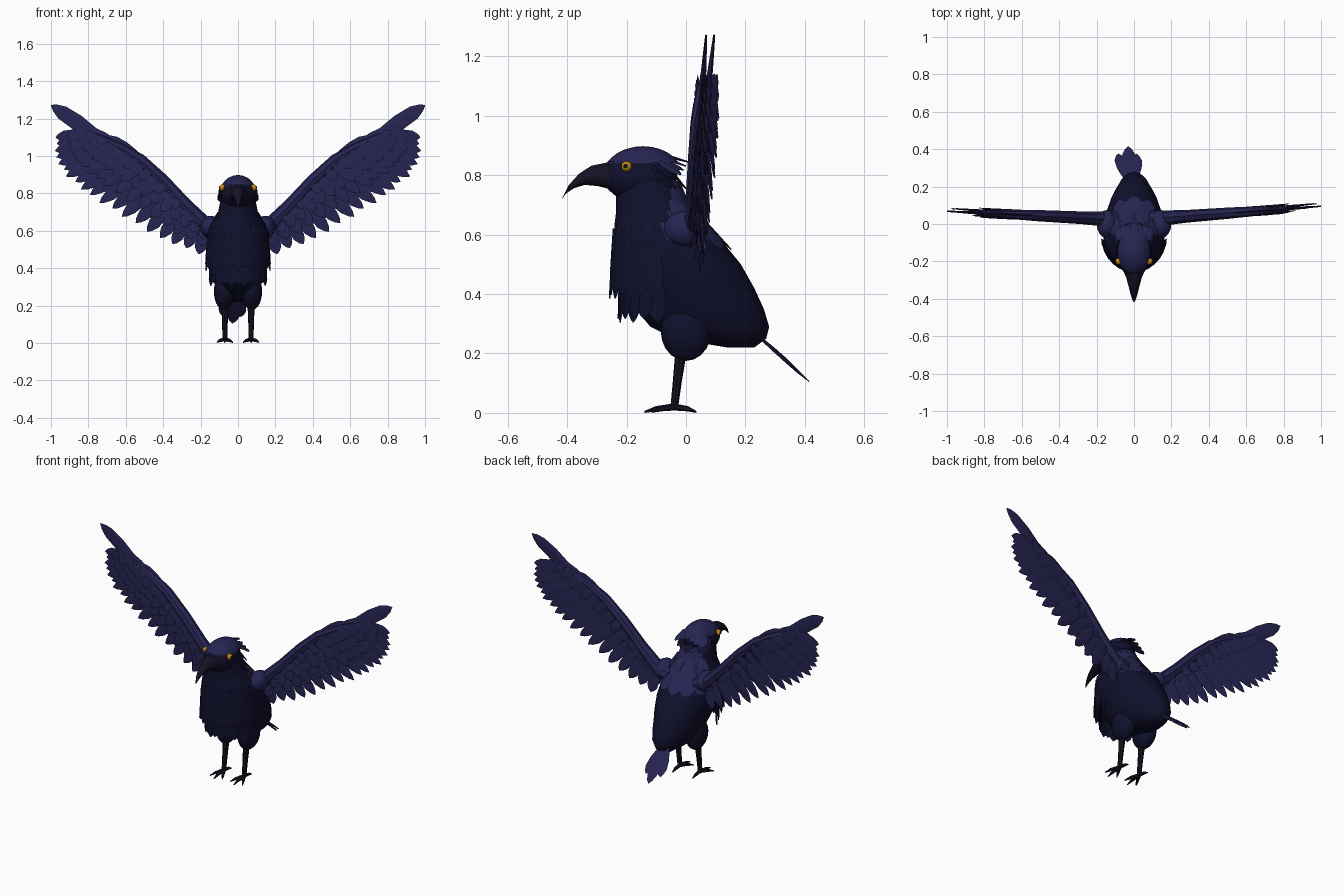
import bpy, bmesh, math
from mathutils import Vector as V

cube = bpy.data.objects.get("Cube")
if cube:
    bpy.data.objects.remove(cube)


def material(name, rgb, rough=0.8):
    m = bpy.data.materials.new(name)
    m.use_nodes = True
    m.diffuse_color = (*rgb, 1)
    m.node_tree.nodes["Principled BSDF"].inputs["Base Color"].default_value = (*rgb, 1)
    m.node_tree.nodes["Principled BSDF"].inputs["Roughness"].default_value = rough
    return m


navy = material("navy_plumage", (0.02, 0.018, 0.085))
dark = material("dark_plumage", (0.005, 0.005, 0.025))
horn = material("beak_and_leg_black", (0.007, 0.006, 0.016))
amber = material("eye_amber", (0.55, 0.24, 0.01))
black = material("pupil_black", (0.002, 0.002, 0.002))


def finish(bm, name, mats, angle=40):
    bmesh.ops.recalc_face_normals(bm, faces=bm.faces)
    me = bpy.data.meshes.new(name)
    bm.to_mesh(me)
    bm.free()
    for m in mats:
        me.materials.append(m)
    ob = bpy.data.objects.new(name, me)
    bpy.context.collection.objects.link(ob)
    for o in bpy.context.selected_objects:
        o.select_set(False)
    ob.select_set(True)
    bpy.context.view_layer.objects.active = ob
    bpy.ops.object.shade_smooth_by_angle(angle=math.radians(angle))
    return ob


def loft(bm, rings):
    """Skin a list of equal point rings and cap both ends."""
    loops = [[bm.verts.new(p) for p in ring] for ring in rings]
    n = len(loops[0])
    for a, b in zip(loops, loops[1:]):
        for i in range(n):
            bm.faces.new((a[i], a[(i + 1) % n], b[(i + 1) % n], b[i]))
    bm.faces.new(loops[0])
    bm.faces.new(loops[-1])


def ellipse(c, u, v, n):
    return [c + u * math.cos(math.tau * i / n) + v * math.sin(math.tau * i / n) for i in range(n)]


def tube(bm, points, radii, n=8):
    pts = [V(p) for p in points]
    rings = []
    for i, p in enumerate(pts):
        d = (pts[min(i + 1, len(pts) - 1)] - pts[max(i - 1, 0)]).normalized()
        u = d.cross(V((0.1, 1, 0.05)) if abs(d.y) < 0.8 else V((1, 0, 0))).normalized()
        rings.append(ellipse(p, u * radii[i], d.cross(u) * radii[i], n))
    loft(bm, rings)


def feather(bm, root, tip, width, normal, thick=0.006):
    """Leaf-shaped blade with a raised quill line on both faces."""
    root, tip = V(root), V(tip)
    d = (tip - root).normalized()
    side = V(normal).cross(d).normalized()
    up = d.cross(side)
    shape = ((0, 0.4), (0.2, 0.75), (0.5, 1), (0.78, 0.9), (0.92, 0.5), (1, 0.03))
    rings = []
    for s, w in shape:
        c, h = root.lerp(tip, s), side * width * w / 2
        k = up * thick * (1 - 0.7 * s)
        rings.append([c - h, c + k, c + h, c - k])
    loft(bm, rings)


def ball(name, centre, radii, mat, seg=16):
    bm = bmesh.new()
    bmesh.ops.create_uvsphere(bm, u_segments=seg, v_segments=seg // 2 + 2, radius=1)
    for v in bm.verts:
        v.co = V(centre) + V(a * b for a, b in zip(v.co, radii))
    return finish(bm, name, [mat])


def along(path, t):
    f = t * (len(path) - 1)
    i = min(int(f), len(path) - 2)
    return V(path[i]).lerp(V(path[i + 1]), f - i)


# Body: height, front y, back y, half width
SECTIONS = [(0.22, 0.14, 0.23, 0.03), (0.25, -0.04, 0.27, 0.08), (0.29, -0.12, 0.28, 0.11),
            (0.35, -0.17, 0.262, 0.13), (0.42, -0.21, 0.23, 0.15), (0.50, -0.24, 0.185, 0.165),
            (0.58, -0.245, 0.12, 0.165), (0.64, -0.24, 0.065, 0.145), (0.68, -0.235, 0.025, 0.11),
            (0.73, -0.235, 0.0, 0.1), (0.78, -0.235, -0.02, 0.09)]


def section(z):
    for a, b in zip(SECTIONS, SECTIONS[1:]):
        if z <= b[0]:
            f = (z - a[0]) / (b[0] - a[0])
            return [p + (q - p) * f for p, q in zip(a, b)]


def on_body(z, ang, grow=1.0):
    """Body surface point; angle 0 is the middle of the chest."""
    _, yf, yb, w = section(z)
    return V((w * grow * math.sin(ang), (yf + yb) / 2 - (yb - yf) / 2 * grow * math.cos(ang), z))


bm = bmesh.new()
loft(bm, [[on_body(s[0], math.tau * i / 20) for i in range(20)] for s in SECTIONS])
bm.normal_update()
for f in bm.faces:
    c = f.calc_center_median()
    f.material_index = int(c.z > 0.57 and c.y > -0.05)
finish(bm, "body", [dark, navy], 50)

# Ragged chest ruff in hanging rows
bm = bmesh.new()
for top, low, spread, count, grow in ((0.45, 0.305, 65, 11, 1.03), (0.57, 0.385, 75, 13, 1.07),
                                      (0.62, 0.47, 80, 12, 1.08)):
    for i in range(count):
        a = math.radians(spread * (2 * i / (count - 1) - 1))
        root = on_body(top, a, 0.99)
        tip = on_body(top, a, grow)
        tip.z = low + 0.012 * (i % 2)
        feather(bm, root, tip, 0.065, (math.sin(a), -math.cos(a), 0), 0.008)
finish(bm, "chest_ruff", [dark])

# Mantle feathers over the upper back
bm = bmesh.new()
for top, low, count in ((0.66, 0.55, 5), (0.72, 0.62, 4)):
    for i in range(count):
        a = math.radians(180 + 55 * (2 * i / (count - 1) - 1))
        feather(bm, on_body(top, a), on_body(low, a, 1.04), 0.085,
                (math.sin(a), -math.cos(a), 0.5), 0.008)
finish(bm, "mantle_feathers", [navy])

# Head with a lighter cap and ragged nape
ball("head", (0, -0.155, 0.8), (0.094, 0.125, 0.092), dark, 20)
bm = bmesh.new()
bmesh.ops.create_uvsphere(bm, u_segments=20, v_segments=14, radius=1)
for v in bm.verts:
    v.co = V((v.co.x * 0.097, v.co.y * 0.135 - 0.145, v.co.z * 0.1 + 0.798))
low = [v for v in bm.verts if v.co.z < 0.838]
bmesh.ops.delete(bm, geom=low, context="VERTS")
for i in range(-3, 4):
    x = i * 0.026
    feather(bm, (x, -0.09, 0.872 - abs(i) * 0.009), (x * 1.1, 0.008 - abs(i) * 0.008, 0.845 - abs(i) * 0.014),
            0.05, (x * 6, 0.3, 1), 0.008)
finish(bm, "head_cap", [navy], 50)
bm = bmesh.new()
for i in range(-3, 4):
    x = i * 0.028
    y = -0.045 - abs(i) * 0.016
    feather(bm, (x, y - 0.02, 0.83), (x * 1.1, y + 0.045, 0.755), 0.05, (x * 8, 1, 0.4), 0.008)
finish(bm, "nape_feathers", [dark])

# Hooked beak: y, z, half width, half height
bm = bmesh.new()
loft(bm, [ellipse(V((0, y, z)), V((w, 0, 0)), V((0, h * 0.35, h)), 10) for y, z, w, h in (
    (-0.235, 0.8, 0.065, 0.05), (-0.285, 0.803, 0.042, 0.041), (-0.33, 0.8, 0.03, 0.034),
    (-0.37, 0.78, 0.02, 0.025), (-0.4, 0.752, 0.011, 0.015), (-0.417, 0.722, 0.002, 0.003))])
finish(bm, "beak", [horn])

# Tail: flat blades slanting down and slightly to one side
bm = bmesh.new()
for x, y, z in ((-0.085, 0.375, 0.145), (-0.03, 0.415, 0.105), (0.015, 0.375, 0.14)):
    feather(bm, (-0.01 + x * 0.2, 0.23, 0.27), (x, y, z), 0.075, (0.15, 0.7, 0.7), 0.005)
finish(bm, "tail_feathers", [navy])

# Wing guide lines in (x, z): feather roots and flight feather tips
ROOTS = [(0.17, 0.63), (0.28, 0.74), (0.4, 0.87), (0.52, 0.98), (0.62, 1.04), (0.7, 1.08), (0.77, 1.115)]
TIPS = [(0.21, 0.475), (0.42, 0.555), (0.62, 0.675), (0.8, 0.785), (0.92, 0.89), (0.98, 0.99), (0.975, 1.1)]


def wing(label, s, sweep):
    def place(p, depth):
        return V((s * p.x, 0.02 + sweep * p.x + depth, p.y))

    # length fraction, count, width, root depth, tip depth
    rows = {"flight_feathers": (1.0, 19, 0.07, 0.008, 0.014),
            "greater_coverts": (0.72, 17, 0.065, -0.004, -0.006),
            "median_coverts": (0.48, 18, 0.06, -0.012, -0.018),
            "lesser_coverts": (0.27, 20, 0.055, -0.02, -0.026),
            "back_coverts": (0.3, 16, 0.06, 0.018, 0.022)}
    for name, (frac, count, width, d0, d1) in rows.items():
        bm = bmesh.new()
        for i in range(count):
            t = i / (count - 1)
            r, e = along(ROOTS, t), along(TIPS, t)
            e = r.lerp(e, frac * (1 - 0.035 * (i % 2)))
            step = 0.004 * (i % 2)
            feather(bm, place(r, d0 + step), place(e, d1 + step), width, (0.12 * s, -1, 0), 0.005)
        finish(bm, f"{label}_{name}", [navy])

    # Long leading feather at the wing tip, with two short ones at its base
    bm = bmesh.new()
    for a, b, w in (((0.72, 1.085), (1.0, 1.272), 0.085), ((0.62, 1.045), (0.82, 1.15), 0.06),
                    ((0.52, 0.99), (0.7, 1.105), 0.06)):
        feather(bm, place(V(a), 0), place(V(b), 0), w, (0, -1, 0), 0.012)
    finish(bm, f"{label}_wing_tip", [navy])

    # Arm along the leading edge and rounded shoulder
    bm = bmesh.new()
    tube(bm, [place(V(p), 0) for p in [(0.1, 0.6)] + ROOTS],
         [0.045, 0.04, 0.034, 0.032, 0.03, 0.026, 0.02, 0.012])
    finish(bm, f"{label}_wing_arm", [navy])
    ball(f"{label}_shoulder", (s * 0.145, 0.0, 0.62), (0.055, 0.075, 0.06), navy)


wing("left", 1, 0.075)
wing("right", -1, 0.048)

for label, s in (("left", 1), ("right", -1)):
    # Eyes
    ball(f"{label}_eye", (s * 0.083, -0.2, 0.83), (0.017, 0.018, 0.018), amber, 12)
    ball(f"{label}_pupil", (s * 0.096, -0.203, 0.831), (0.006, 0.008, 0.008), black, 8)
    # Thigh, shank and toes
    ball(f"{label}_thigh", (s * 0.074, 0.0, 0.275), (0.055, 0.085, 0.1), dark)
    bm = bmesh.new()
    x = s * 0.07
    tube(bm, [(x, -0.015, 0.22), (x, -0.03, 0.1), (x, -0.04, 0.015)], [0.02, 0.015, 0.013])
    for dx, y in ((-0.042, -0.115), (0, -0.14), (0.042, -0.115), (0, 0.035)):
        mid = (x + dx * 0.6, -0.04 + (y + 0.04) * 0.6, 0.014)
        tube(bm, [(x, -0.04, 0.02), mid, (x + dx, y, 0.003)], [0.012, 0.009, 0.003], 6)
    finish(bm, f"{label}_leg", [horn])
